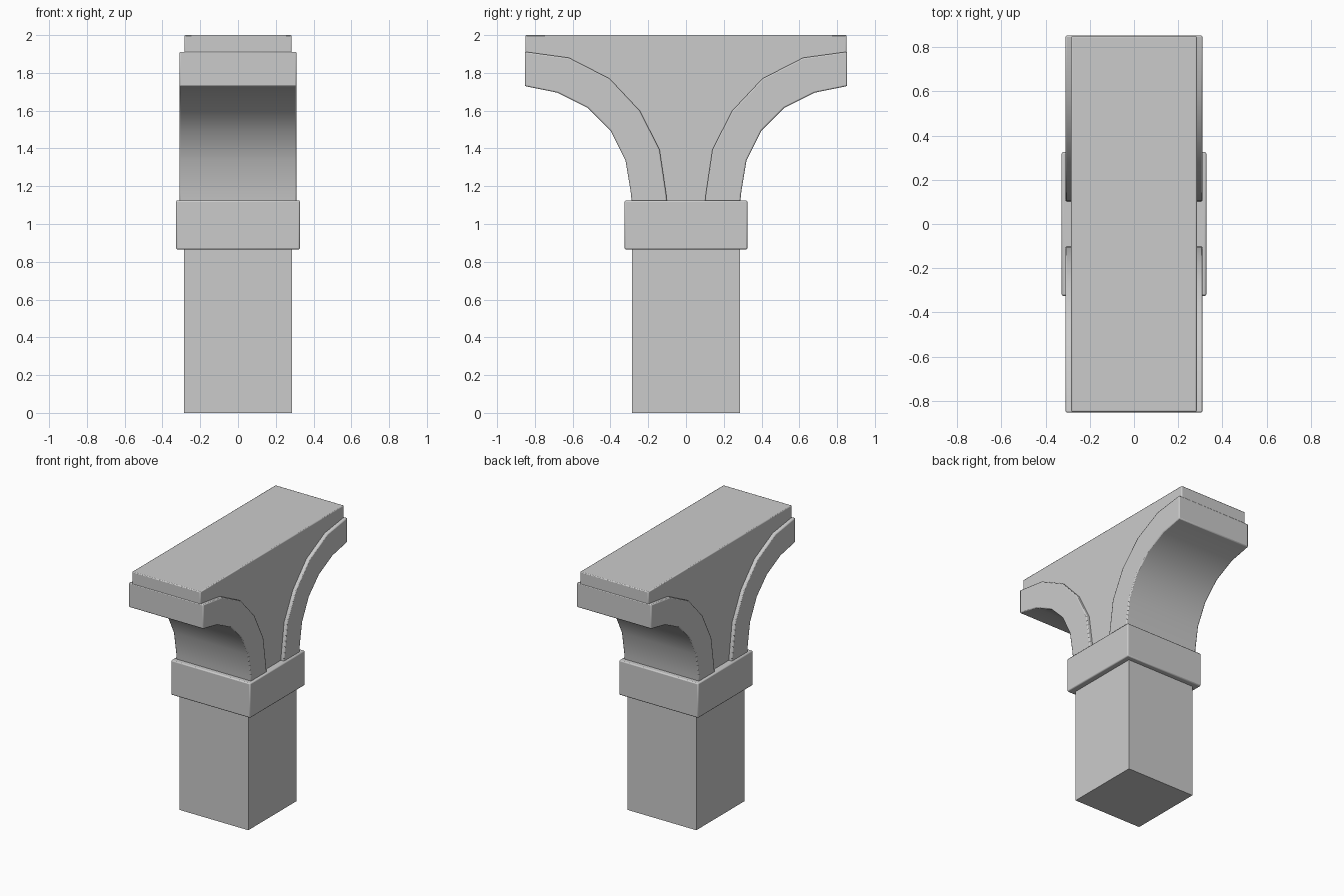
import bpy
import math

if "Cube" in bpy.data.objects:
    bpy.data.objects.remove(bpy.data.objects["Cube"])


def finish(obj, bevel):
    # Small softened edges, smooth within shallow angles
    if bevel:
        mod = obj.modifiers.new("edge_bevel", 'BEVEL')
        mod.width = bevel
        mod.segments = 2
        mod.limit_method = 'ANGLE'
        mod.angle_limit = math.radians(50)
    bpy.ops.object.select_all(action='DESELECT')
    obj.select_set(True)
    bpy.context.view_layer.objects.active = obj
    bpy.ops.object.shade_smooth_by_angle(angle=math.radians(35))
    return obj


def box(name, half, z0, z1, bevel=0):
    bpy.ops.mesh.primitive_cube_add(size=1, location=(0, 0, (z0 + z1) / 2))
    obj = bpy.context.object
    obj.name = name
    obj.scale = (half[0] * 2, half[1] * 2, z1 - z0)
    bpy.ops.object.transform_apply(location=True, rotation=False, scale=True)
    return finish(obj, bevel)


def prism(name, profile, half_x, bevel=0):
    # Extrude a (y, z) outline along x
    area = sum(a[0] * b[1] - b[0] * a[1]
               for a, b in zip(profile, profile[1:] + profile[:1]))
    if area < 0:
        profile = profile[::-1]
    n = len(profile)
    verts = [(x, y, z) for x in (-half_x, half_x) for y, z in profile]
    faces = [tuple(reversed(range(n))), tuple(range(n, 2 * n))]
    faces += [(i, (i + 1) % n, n + (i + 1) % n, n + i) for i in range(n)]
    mesh = bpy.data.meshes.new(name)
    mesh.from_pydata(verts, [], faces)
    obj = bpy.data.objects.new(name, mesh)
    bpy.context.collection.objects.link(obj)
    return finish(obj, bevel)


# Square post and collar
box("post", (0.285, 0.285), 0.0, 0.88)
box("collar", (0.328, 0.325), 0.865, 1.125, 0.008)

# Curved bracket edges, listed from the tip down to the collar
under = [(0.853, 1.73), (0.68, 1.695), (0.52, 1.615), (0.40, 1.495),
         (0.32, 1.335), (0.292, 1.165), (0.287, 1.11)]
inner = [(0.853, 1.912), (0.62, 1.88), (0.405, 1.77), (0.245, 1.60),
         (0.14, 1.395), (0.105, 1.16), (0.10, 1.11)]

# Raised curved bands on both sides
for side, label in ((1, "back"), (-1, "front")):
    outline = [(side * y, z) for y, z in under + inner[::-1]]
    prism(label + "_curved_band", outline, 0.31, 0.007)

# Narrower bracket core, tucked slightly into the bands
core = [(min(y + 0.03, 0.85), z - 0.03 if z > 1.2 else z) for y, z in inner]
core = [(0.85, 2.0)] + core
prism("bracket_core", core + [(-y, z) for y, z in core[::-1]], 0.284, 0.006)
